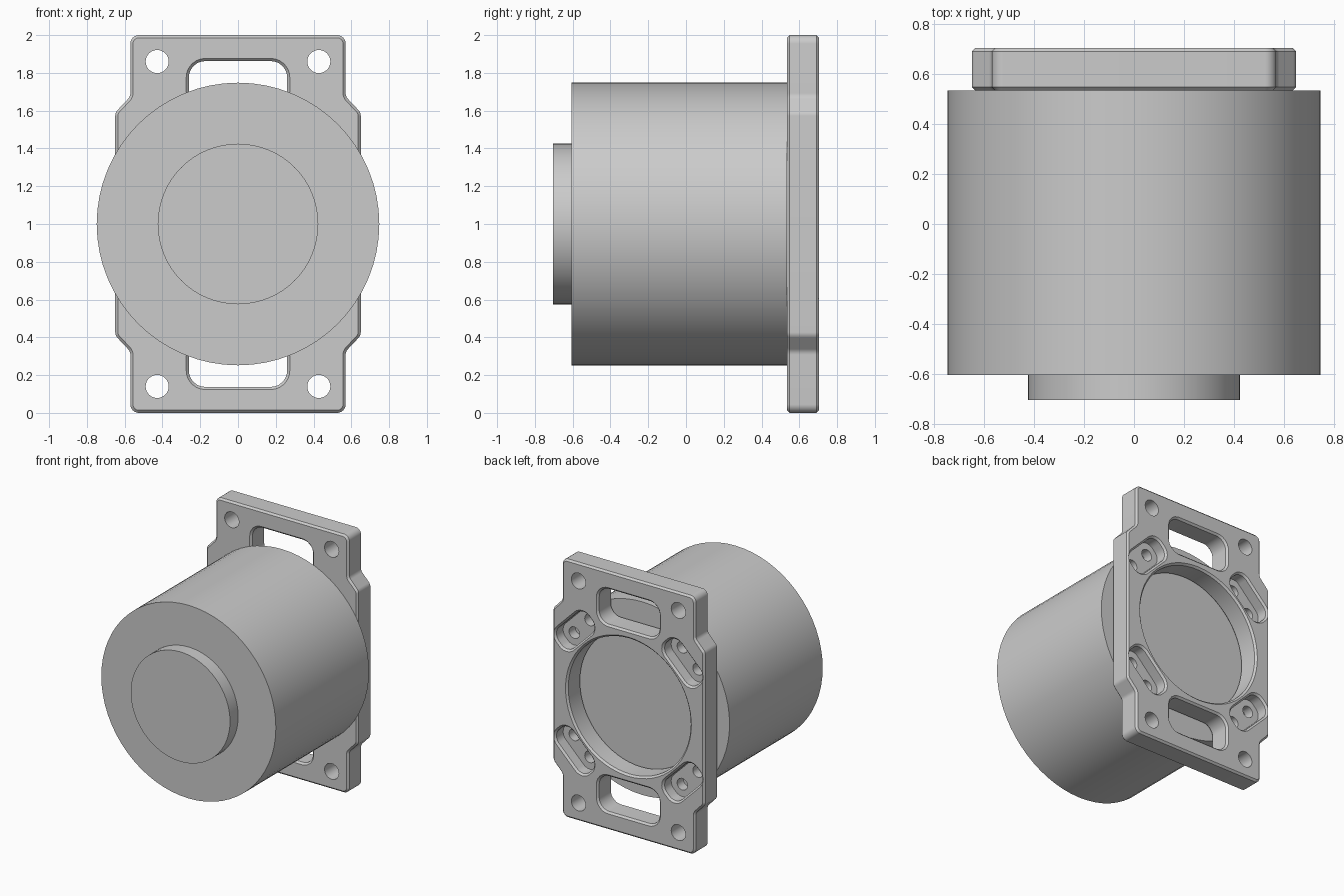
import bpy, bmesh, math
from mathutils import Vector, Matrix

if "Cube" in bpy.data.objects:
    bpy.data.objects.remove(bpy.data.objects["Cube"], do_unlink=True)

MID = 1.0                      # height of the main axis
FRONT, BACK = 0.535, 0.705     # plate faces along y
CH = 0.014                     # chamfer size
OVER = 0.01                    # cutter overshoot

grey = bpy.data.materials.new("metal_grey")
grey.use_nodes = True
grey.diffuse_color = (0.6, 0.6, 0.6, 1)
grey.node_tree.nodes["Principled BSDF"].inputs["Base Color"].default_value = (0.6, 0.6, 0.6, 1)


def circle(r, n, cx=0, cz=0):
    return [Vector((cx + r * math.cos(i * math.tau / n), cz + r * math.sin(i * math.tau / n)))
            for i in range(n)]


def rounded(points, r, seg=6):
    """Fillet every corner of a polygon."""
    out = []
    pts = [Vector(p) for p in points]
    for i, p in enumerate(pts):
        u = (pts[i - 1] - p).normalized()
        v = (pts[(i + 1) % len(pts)] - p).normalized()
        t = r / math.tan(u.angle(v) / 2)
        c = p + (u + v).normalized() * math.hypot(r, t)
        a, b = p + u * t - c, p + v * t - c
        out += [c + a.lerp(b, k / seg).normalized() * r for k in range(seg + 1)]
    return out


def rectangle(w, h, r, cx, cz, angle=0.0):
    rot = Matrix.Rotation(angle, 2)
    corners = [(-w, -h), (w, -h), (w, h), (-w, h)]
    return [rot @ p + Vector((cx, cz)) for p in rounded(corners, r)]


def grown(outline, d):
    """Move a counter-clockwise outline outwards by d."""
    out = []
    for i, p in enumerate(outline):
        e = (p - outline[i - 1]).normalized()
        f = (outline[(i + 1) % len(outline)] - p).normalized()
        n1, n2 = Vector((e.y, -e.x)), Vector((f.y, -f.x))
        out.append(p + (n1 + n2) * (d / (1 + n1.dot(n2))))
    return out


def loft(bm, outline, sections):
    """Stack grown copies of an outline along y and cap both ends."""
    rings = [[bm.verts.new((p.x, y, p.y + MID)) for p in grown(outline, d)] for y, d in sections]
    n = len(outline)
    for a, b in zip(rings, rings[1:]):
        for i in range(n):
            bm.faces.new((a[i], a[(i + 1) % n], b[(i + 1) % n], b[i]))
    bm.faces.new(rings[0])
    bm.faces.new(rings[-1])


def make(name, parts):
    bm = bmesh.new()
    for outline, sections in parts:
        loft(bm, outline, sections)
    bmesh.ops.recalc_face_normals(bm, faces=bm.faces)
    mesh = bpy.data.meshes.new(name)
    bm.to_mesh(mesh)
    bm.free()
    mesh.materials.append(grey)
    obj = bpy.data.objects.new(name, mesh)
    bpy.context.collection.objects.link(obj)
    return obj


def activate(obj):
    bpy.ops.object.select_all(action='DESELECT')
    obj.select_set(True)
    bpy.context.view_layer.objects.active = obj


def cut(obj, cutter):
    cutter.hide_render = True
    mod = obj.modifiers.new("cut", 'BOOLEAN')
    mod.operation, mod.solver, mod.object = 'DIFFERENCE', 'EXACT', cutter
    activate(obj)
    bpy.ops.object.modifier_apply(modifier=mod.name)
    bpy.data.objects.remove(cutter, do_unlink=True)


# Main drum and front boss
drum = make("drum", [(circle(0.748, 64), [(-0.605, 0), (FRONT, 0)])])
boss = make("front_boss", [(circle(0.425, 64), [(-0.705, 0), (-0.605, 0)])])

# Mounting plate with waisted ends and chamfered rims
quarter = [(0.65, 0.59), (0.57, 0.675), (0.57, 1.0)]
side = [(x, -z) for x, z in reversed(quarter)] + quarter
profile = rounded(side + [(-x, -z) for x, z in side], 0.045)
plate = make("mounting_plate", [(profile, [(FRONT, -CH), (FRONT + CH, 0), (BACK - CH, 0), (BACK, -CH)])])

# Openings: flared through cuts, counterbored pockets and straight bolt holes
flare = CH + OVER
rear = [(BACK - CH, 0), (BACK + OVER, flare)]
through = [(FRONT - OVER, flare), (FRONT + CH, 0)] + rear
straight = [(FRONT - 0.05, 0), (BACK + 0.05, 0)]
openings = [(circle(0.525, 64), through)]
bolts = []
for s in (-1, 1):
    openings.append((rectangle(0.26, 0.137, 0.085, 0, s * 0.725), through))
for k in range(4):
    a = math.pi / 4 + k * math.pi / 2
    radial = Vector((math.cos(a), math.sin(a)))
    tangent = Vector((-radial.y, radial.x))
    centre = radial * 0.655
    openings.append((rectangle(0.185, 0.09, 0.075, *centre, a + math.pi / 2), [(0.61, 0)] + rear))
    for s in (-1, 1):
        bolts.append((circle(0.045, 24, *(centre + tangent * s * 0.095)), straight))
    bolts.append((circle(0.061, 32, math.copysign(0.428, radial.x), math.copysign(0.86, radial.y)), straight))
cut(plate, make("opening_cutter", openings))
cut(plate, make("bolt_hole_cutter", bolts))

# Smooth curved walls, keep edges crisp
for obj in (drum, boss, plate):
    activate(obj)
    bpy.ops.object.shade_smooth_by_angle(angle=math.radians(30))
